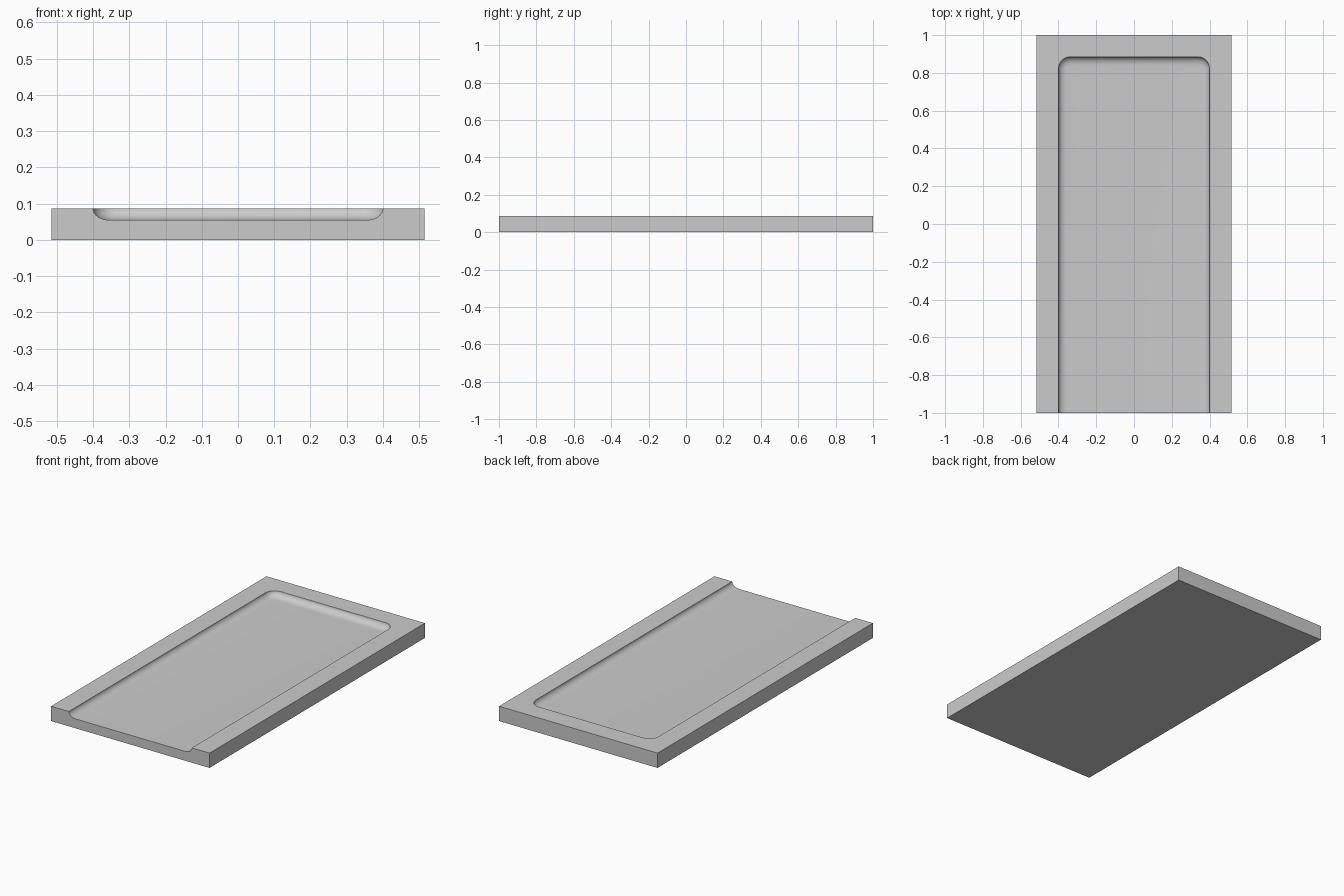
import bpy, bmesh
from math import sin, cos, pi, radians

if "Cube" in bpy.data.objects:
    bpy.data.objects.remove(bpy.data.objects["Cube"])

HX, HY, TOP, FLOOR = 0.515, 1.0, 0.087, 0.055   # slab half sizes and heights
PX, PY, R, W = 0.40, 0.885, 0.062, 0.045        # recess half width, back, corner radius, cove width
STEPS, ARC = 8, 8

bm = bmesh.new()


def u_path(inset, z):
    """U-shaped outline of the recess, open at the front."""
    x, y, r = PX - inset, PY - inset, R - inset
    pts = [(-x, -HY)]
    for side in (-1, 1):
        for i in range(ARC + 1):
            a = pi / 2 * i / ARC
            if side == 1:
                a = pi / 2 - a
            pts.append((side * (x - r + r * cos(a)), y - r + r * sin(a)))
    pts.append((x, -HY))
    return [bm.verts.new((px, py, z)) for px, py in pts]


# coved wall of the recess
rows = []
for k in range(STEPS + 1):
    a = pi / 2 * k / STEPS
    rows.append(u_path(W * (1 - cos(a)), TOP - (TOP - FLOOR) * sin(a)))
for up, low in zip(rows, rows[1:]):
    for i in range(len(up) - 1):
        bm.faces.new((up[i], up[i + 1], low[i + 1], low[i]))

# recess floor
bm.faces.new(rows[-1])

# outer slab: rim, base, sides and the notched front
corners = [(-HX, -HY), (-HX, HY), (HX, HY), (HX, -HY)]
hi = [bm.verts.new((x, y, TOP)) for x, y in corners]
lo = [bm.verts.new((x, y, 0)) for x, y in corners]
bm.faces.new(hi + rows[0][::-1])
bm.faces.new(lo)
for i in range(3):
    bm.faces.new((hi[i], hi[i + 1], lo[i + 1], lo[i]))
bm.faces.new([lo[0], lo[3], hi[3]] + [r[-1] for r in rows]
             + [r[0] for r in rows[::-1]] + [hi[0]])

bmesh.ops.recalc_face_normals(bm, faces=bm.faces)
mesh = bpy.data.meshes.new("recessed_tray")
bm.to_mesh(mesh)
bm.free()
tray = bpy.data.objects.new("recessed_tray", mesh)
bpy.context.collection.objects.link(tray)
bpy.context.view_layer.objects.active = tray
tray.select_set(True)
bpy.ops.object.shade_smooth_by_angle(angle=radians(30))
